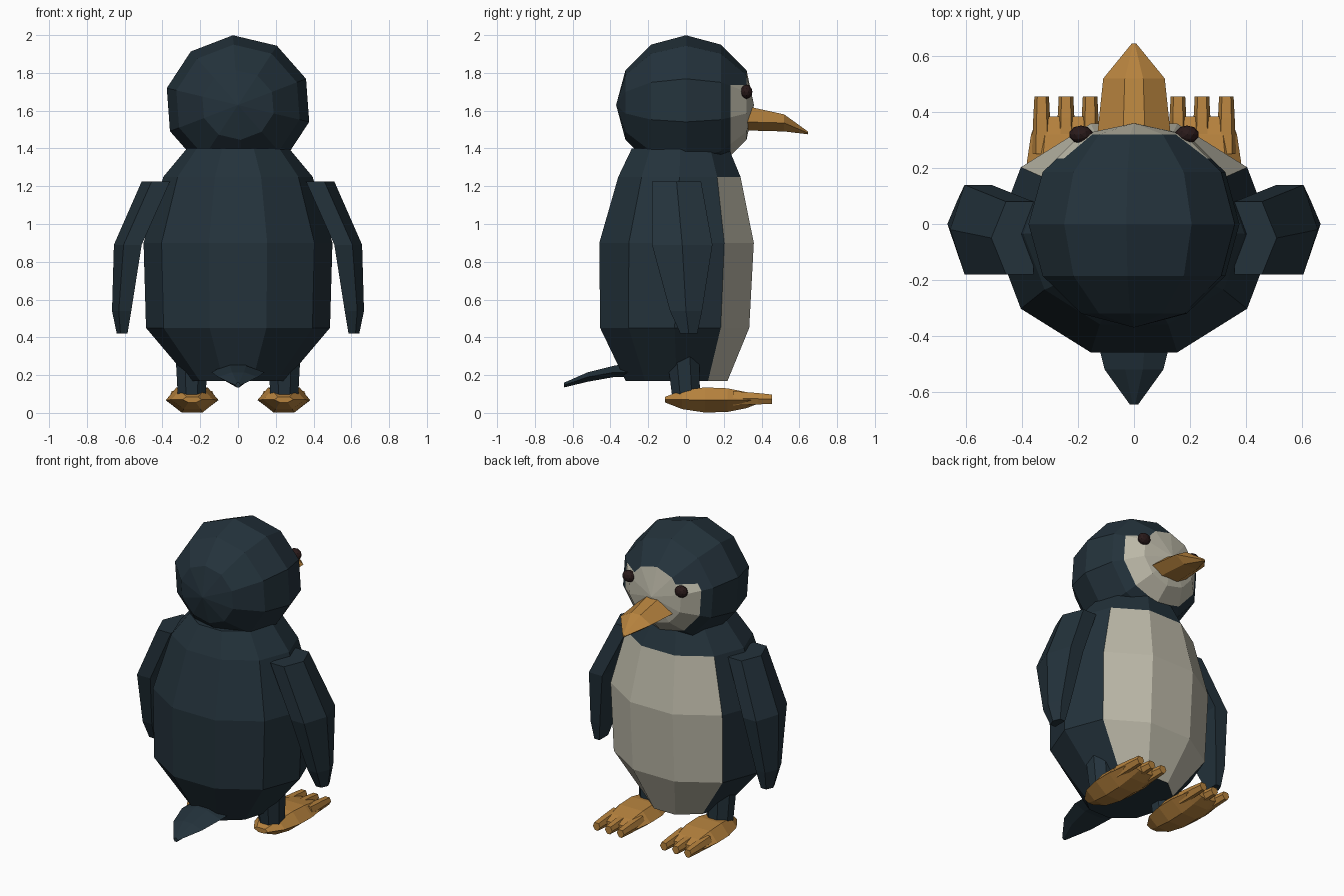
import bpy, bmesh, math
from mathutils import Vector

if "Cube" in bpy.data.objects:
    bpy.data.objects.remove(bpy.data.objects["Cube"])


def material(name, rgb):
    m = bpy.data.materials.new(name)
    m.diffuse_color = (*rgb, 1)
    m.use_nodes = True
    m.node_tree.nodes["Principled BSDF"].inputs["Base Color"].default_value = m.diffuse_color
    return m


NAVY = material("dark navy", (0.017, 0.032, 0.044))
CREAM = material("cream", (0.50, 0.48, 0.39))
ORANGE = material("orange", (0.47, 0.225, 0.048))
EYE = material("dark brown", (0.022, 0.010, 0.010))


def finish(bm, name, mats):
    bmesh.ops.recalc_face_normals(bm, faces=bm.faces)
    me = bpy.data.meshes.new(name)
    bm.to_mesh(me)
    bm.free()
    for m in mats:
        me.materials.append(m)
    ob = bpy.data.objects.new(name, me)
    bpy.context.collection.objects.link(ob)
    return ob


def loft(rings):
    """Skin a list of equal-length point rings and cap both ends."""
    bm = bmesh.new()
    vs = [[bm.verts.new(p) for p in r] for r in rings]
    n = len(vs[0])
    for a, b in zip(vs, vs[1:]):
        for i in range(n):
            j = (i + 1) % n
            bm.faces.new((a[i], a[j], b[j], b[i]))
    bm.faces.new(vs[0])
    bm.faces.new(vs[-1])
    return bm


def mirrored(ob):
    """Mirror a part across x = 0."""
    ob.modifiers.new("mirror", 'MIRROR').use_clip = False
    return ob


# Body: ten-sided rings, cream belly on the three front columns
body_rings = []
for z, cy, rx, ry in [(0.17, -0.05, 0.25, 0.284), (0.45, -0.06, 0.487, 0.415),
                      (0.90, -0.05, 0.50, 0.43), (1.25, -0.035, 0.395, 0.34),
                      (1.40, -0.03, 0.27, 0.27)]:
    body_rings.append([(rx * math.cos(math.radians(36 * i)),
                        cy + ry * math.sin(math.radians(36 * i)), z) for i in range(10)])
bm = loft(body_rings)
bm.normal_update()
for f in bm.faces:
    c = f.calc_center_median()
    if c.y > 0.1 and abs(c.x) < 0.3 and 0.18 < c.z < 1.25:
        f.material_index = 1
finish(bm, "body", [NAVY, CREAM])

# Head: ball with its poles front and back, cut to outline the face mask
R = 0.37
head_rings = []
for k in range(1, 6):
    a = math.radians(30 * k)
    r = R * math.sin(a)
    head_rings.append([(1.05 * r * math.cos(math.radians(22 + 36 * i)), -R * math.cos(a),
                        1.63 + r * math.sin(math.radians(22 + 36 * i))) for i in range(10)])
bm = loft(head_rings)
for cap in [f for f in bm.faces if len(f.verts) == 10]:
    y = -R if cap.calc_center_median().y < 0 else 0.36
    tip = bmesh.ops.poke(bm, faces=[cap])["verts"][0]
    tip.co = (0, y, 1.63)
for co, no in [((0, 0.235, 0), (0, 1, 0)), ((0, 0, 1.735), (0, 0, 1))]:
    faces = [f for f in bm.faces if f.calc_center_median().y > 0.18
             and max(v.co.y for v in f.verts) < 0.33]
    geom = set(faces) | {e for f in faces for e in f.edges} | {v for f in faces for v in f.verts}
    bmesh.ops.bisect_plane(bm, geom=list(geom), plane_co=co, plane_no=no)
for f in bm.faces:
    c = f.calc_center_median()
    if c.y > 0.322 or (c.y > 0.236 and c.z < 1.735):
        f.material_index = 1
finish(bm, "head", [NAVY, CREAM])

# Eyes
bm = bmesh.new()
bmesh.ops.create_icosphere(bm, subdivisions=2, radius=1)
for v in bm.verts:
    v.co = Vector((0.19, 0.32, 1.70)) + Vector((v.co.x * 0.043, v.co.y * 0.032, v.co.z * 0.038))
mirrored(finish(bm, "eyes", [EYE]))


# Beak and tail: flattened six-sided spikes along y
def spike(name, mat, sections):
    rings = [[(w, y, m), (w * 0.3, y, t), (-w * 0.3, y, t),
              (-w, y, m), (-w * 0.45, y, b), (w * 0.45, y, b)] for y, w, b, m, t in sections]
    finish(loft(rings), name, [mat])


spike("beak", ORANGE, [(0.28, 0.135, 1.495, 1.54, 1.63), (0.33, 0.13, 1.495, 1.54, 1.622),
                       (0.52, 0.11, 1.49, 1.535, 1.58), (0.645, 0.008, 1.475, 1.482, 1.49)])
spike("tail", NAVY, [(-0.25, 0.14, 0.19, 0.215, 0.27), (-0.38, 0.14, 0.19, 0.215, 0.25),
                     (-0.52, 0.105, 0.165, 0.19, 0.215), (-0.645, 0.015, 0.135, 0.147, 0.16)])

# Wings: five-sided sections with a ridge on the outside
wing = []
for z, xi, xo, y0, y1 in [(1.225, 0.36, 0.51, -0.18, 0.08), (0.89, 0.51, 0.657, -0.18, 0.14),
                          (0.54, 0.565, 0.667, -0.085, 0.085), (0.42, 0.585, 0.642, -0.03, 0.06)]:
    bevel = 0.35 * (xo - xi)
    wing.append([(xi, y0, z), (xo - bevel, y0, z), (xo, (y0 + y1) / 2, z),
                 (xo - bevel, y1, z), (xi, y1, z)])
mirrored(finish(loft(wing), "wings", [NAVY]))

# Legs: short tapered posts
legs = [[(0.245 + r * math.cos(math.radians(45 * i + 22.5)), cy + r * math.sin(math.radians(45 * i + 22.5)), z)
         for i in range(8)] for z, cy, r in [(0.09, 0.0, 0.08), (0.30, -0.015, 0.092)]]
mirrored(finish(loft(legs), "legs", [NAVY]))


# Feet: lens-shaped pads with three toes each
def pad(cx, sections):
    return loft([[(cx + w, y, (b + t) / 2), (cx + w * 0.6, y, t), (cx - w * 0.6, y, t),
                  (cx - w, y, (b + t) / 2), (cx - w * 0.4, y, b), (cx + w * 0.4, y, b)]
                 for y, w, b, t in sections])


mirrored(finish(pad(0.243, [(-0.11, 0.05, 0.055, 0.085), (-0.02, 0.11, 0.02, 0.12),
                            (0.10, 0.138, 0.002, 0.135), (0.22, 0.14, 0.005, 0.13),
                            (0.32, 0.125, 0.025, 0.11), (0.385, 0.10, 0.05, 0.09)]),
                "feet", [ORANGE]))
for k, cx in enumerate((0.157, 0.243, 0.33)):
    mirrored(finish(pad(cx, [(0.25, 0.035, 0.04, 0.115), (0.38, 0.03, 0.045, 0.105),
                             (0.455, 0.026, 0.048, 0.097)]), f"toes_{k + 1}", [ORANGE]))
